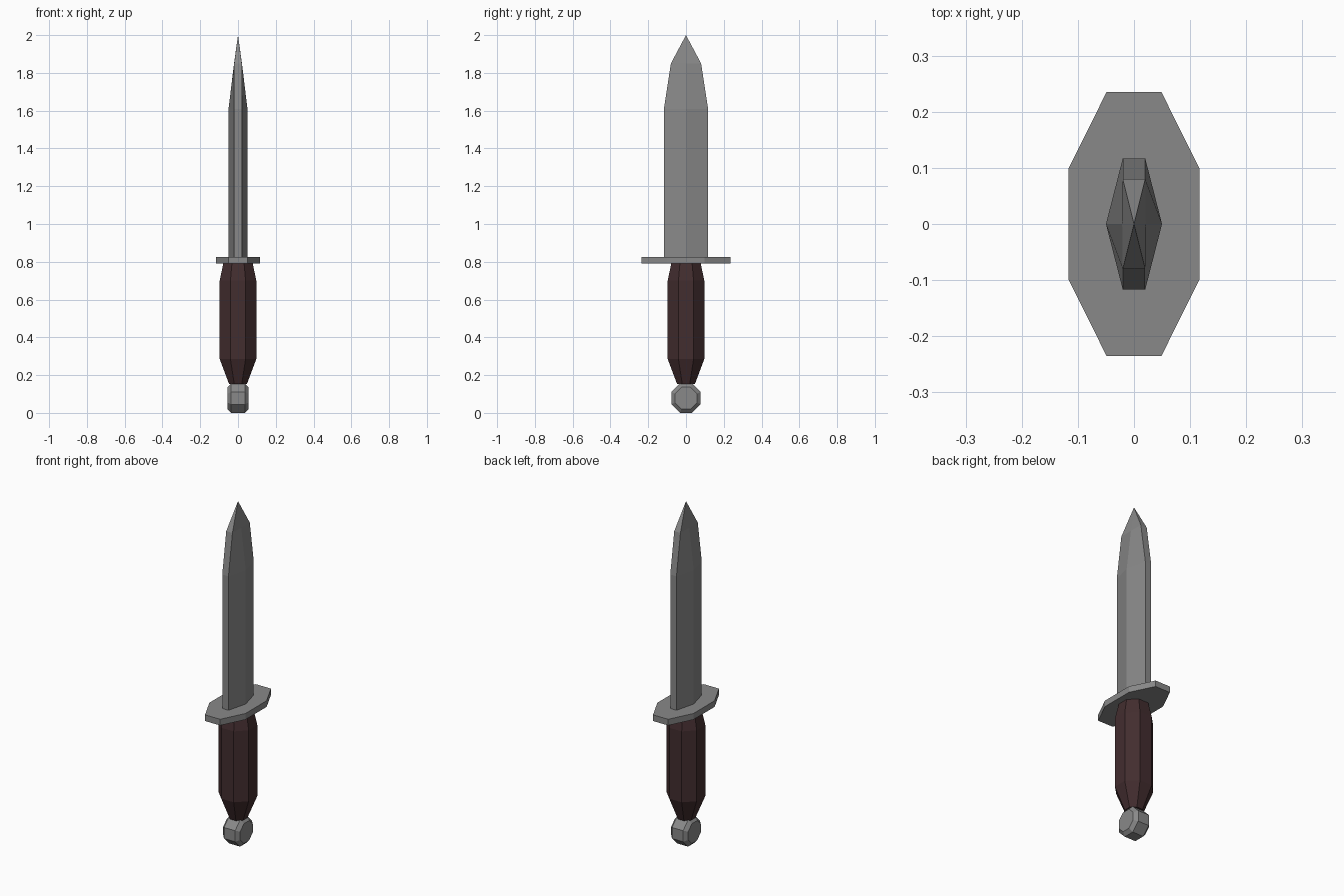
import bpy, bmesh, math
from mathutils import Vector

if "Cube" in bpy.data.objects:
    bpy.data.objects.remove(bpy.data.objects["Cube"])


def material(name, rgb):
    m = bpy.data.materials.new(name)
    m.diffuse_color = (*rgb, 1)
    m.use_nodes = True
    m.node_tree.nodes["Principled BSDF"].inputs["Base Color"].default_value = m.diffuse_color
    return m


def loft(name, rings, mat, tip=None):
    """Skin equal-length rings into a closed solid, ending in a cap or a point."""
    bm = bmesh.new()
    loops = [[bm.verts.new(p) for p in ring] for ring in rings]
    n = len(loops[0])
    for a, b in zip(loops, loops[1:]):
        for i in range(n):
            j = (i + 1) % n
            bm.faces.new((a[i], a[j], b[j], b[i]))
    bm.faces.new(loops[0][::-1])
    if tip:
        t = bm.verts.new(tip)
        for i in range(n):
            bm.faces.new((loops[-1][i], loops[-1][(i + 1) % n], t))
    else:
        bm.faces.new(loops[-1])
    bmesh.ops.recalc_face_normals(bm, faces=bm.faces)
    mesh = bpy.data.meshes.new(name)
    bm.to_mesh(mesh)
    bm.free()
    mesh.materials.append(mat)
    ob = bpy.data.objects.new(name, mesh)
    bpy.context.collection.objects.link(ob)
    return ob


def octagon(apothem):
    r = apothem / math.cos(math.pi / 8)
    return [(r * math.cos(a), r * math.sin(a))
            for a in (math.pi * (2 * i + 1) / 8 for i in range(8))]


def blade_ring(z, edge_x, edge_y, mid_x):
    return [(mid_x, 0, z), (edge_x, edge_y, z), (-edge_x, edge_y, z),
            (-mid_x, 0, z), (-edge_x, -edge_y, z), (edge_x, -edge_y, z)]


steel = material("steel grey", (0.25, 0.25, 0.25))
leather = material("dark brown grip", (0.055, 0.026, 0.028))

# Pommel: bevelled octagonal disc lying along x
loft("pommel", [[(x, u, 0.078 + v) for u, v in octagon(r)]
                for x, r in ((-0.055, 0.058), (-0.036, 0.078),
                             (0.036, 0.078), (0.055, 0.058))], steel)

# Grip: eight-sided, tapered at both ends
loft("grip", [[(u, v, z) for u, v in octagon(r)]
              for z, r in ((0.152, 0.047), (0.285, 0.097),
                           (0.70, 0.097), (0.79, 0.078))], leather)

# Guard: stretched octagonal plate
quarter = [(0.117, 0.098), (0.049, 0.235)]
outline = (quarter + [(-x, y) for x, y in quarter[::-1]]
           + [(-x, -y) for x, y in quarter] + [(x, -y) for x, y in quarter[::-1]])
loft("guard", [[(x, y, z) for x, y in outline] for z in (0.79, 0.826)], steel)

# Blade: six-sided section narrowing to a point
loft("blade", [blade_ring(0.82, 0.02, 0.117, 0.05),
               blade_ring(1.61, 0.02, 0.117, 0.05),
               blade_ring(1.85, 0.02, 0.08, 0.021)], steel, tip=(0, 0, 2.0))
